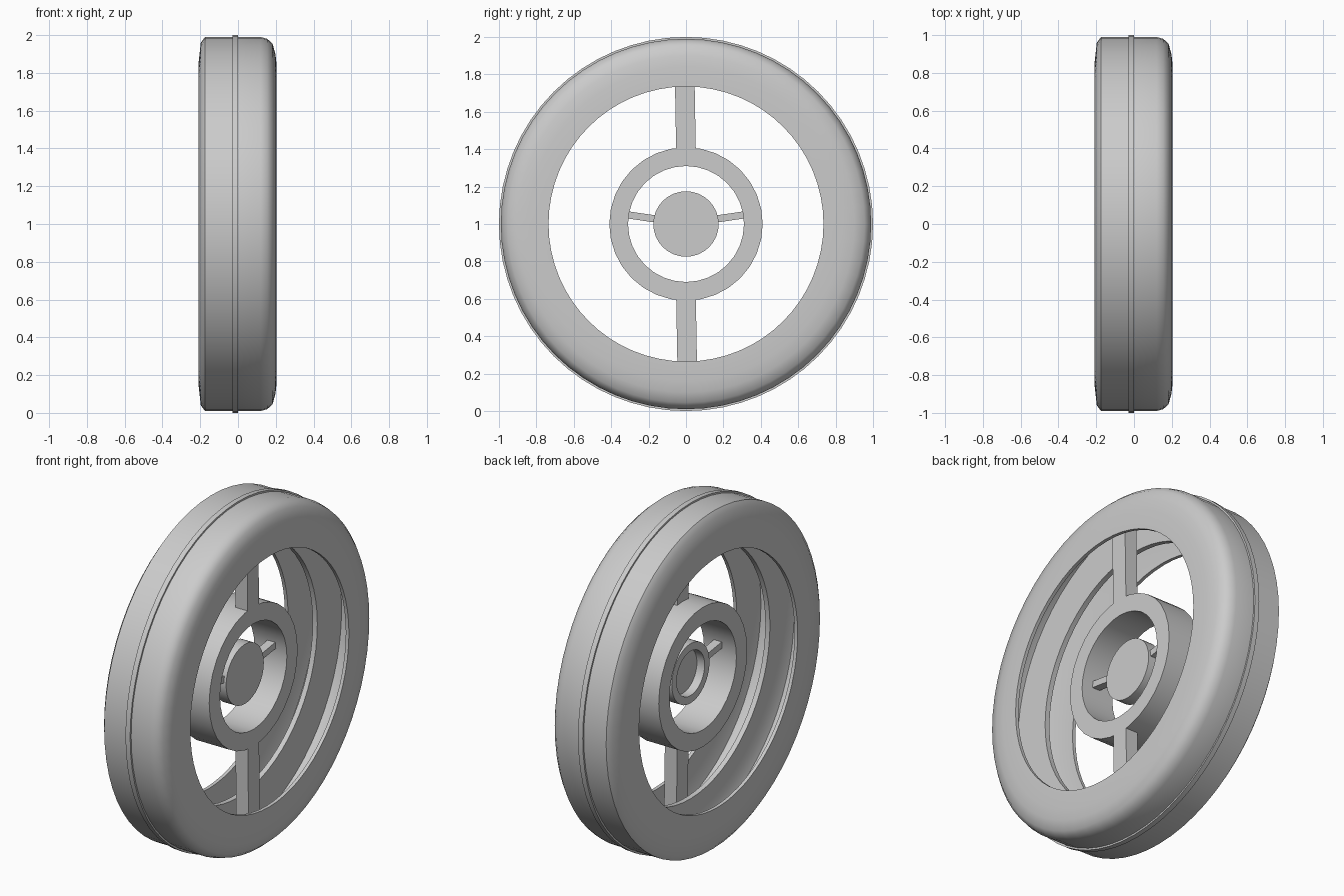
import bpy, bmesh, math
from mathutils import Matrix, Vector

cube = bpy.data.objects.get("Cube")
if cube:
    bpy.data.objects.remove(cube, do_unlink=True)

CENTRE = Vector((0, 0, 1))

grey = bpy.data.materials.new("plain grey")
grey.use_nodes = True
colour = (0.6, 0.6, 0.6, 1)
grey.diffuse_color = colour
grey.node_tree.nodes["Principled BSDF"].inputs["Base Color"].default_value = colour


def finish(name, bm, smooth_angle=None):
    bmesh.ops.recalc_face_normals(bm, faces=bm.faces)
    mesh = bpy.data.meshes.new(name)
    bm.to_mesh(mesh)
    bm.free()
    mesh.materials.append(grey)
    obj = bpy.data.objects.new(name, mesh)
    bpy.context.collection.objects.link(obj)
    if smooth_angle:
        bpy.ops.object.select_all(action='DESELECT')
        obj.select_set(True)
        bpy.context.view_layer.objects.active = obj
        bpy.ops.object.shade_smooth_by_angle(angle=math.radians(smooth_angle))
    return obj


def lathe(name, profile, segments, closed=True):
    """Spin (x, radius) points about the axle; open profiles may end on the axle."""
    bm = bmesh.new()
    verts = [bm.verts.new(CENTRE + Vector((x, 0, r))) for x, r in profile]
    edges = [bm.edges.new(pair) for pair in zip(verts, verts[1:])]
    if closed:
        edges.append(bm.edges.new((verts[-1], verts[0])))
    bmesh.ops.spin(bm, geom=verts + edges, cent=CENTRE, axis=(1, 0, 0),
                   angle=math.tau, steps=segments)
    bmesh.ops.remove_doubles(bm, verts=bm.verts, dist=0.0005)
    return finish(name, bm, 40)


def bar(name, x_range, start, end, width):
    """Square bar from start to end, both (y, z) offsets from the axle."""
    a, b = Vector((0, *start)), Vector((0, *end))
    d = b - a
    bm = bmesh.new()
    turn = Matrix.Rotation(math.atan2(d.z, d.y), 4, 'X')
    place = Matrix.Translation(CENTRE + (a + b) / 2 + Vector((sum(x_range) / 2, 0, 0)))
    size = Matrix.Diagonal((x_range[1] - x_range[0], d.length, width, 1))
    bmesh.ops.create_cube(bm, size=1, matrix=place @ turn @ size)
    return finish(name, bm)


# Hollow tyre shell with a raised centre rib and an inner dividing wall
tyre_outside = [(-0.21, 0.735), (-0.208, 0.86), (-0.197, 0.96), (-0.175, 0.99),
                (-0.03, 0.99), (-0.03, 1.0), (0, 1.0), (0, 0.99),
                (0.12, 0.99), (0.155, 0.98), (0.183, 0.955), (0.198, 0.9),
                (0.205, 0.84), (0.205, 0.735)]
tyre_inside = [(0.185, 0.735), (0.183, 0.85), (0.165, 0.93), (0.11, 0.96),
               (0, 0.96), (0, 0.735), (-0.03, 0.735), (-0.03, 0.87),
               (-0.05, 0.93), (-0.1, 0.96), (-0.17, 0.96), (-0.19, 0.86),
               (-0.19, 0.735)]
lathe("tyre", tyre_outside + tyre_inside, 64)

# Middle ring
lathe("middle_ring", [(-0.11, 0.31), (-0.11, 0.41), (0.1, 0.41), (0.1, 0.31)], 32)

# Hub: solid on one side, cupped on the other
lathe("hub", [(0.045, 0), (0.045, 0.175), (-0.03, 0.175), (-0.03, 0.13),
              (0.02, 0.13), (0.02, 0)], 32, closed=False)

# Upright spokes and slim hub arms
bar("upper_spoke", (0.02, 0.1), (0, 0.39), (-0.01, 0.955), 0.105)
bar("lower_spoke", (0.02, 0.1), (0, -0.39), (0.01, -0.955), 0.105)
for side, label in ((-1, "front"), (1, "rear")):
    bar(label + "_hub_arm", (-0.02, 0.03), (side * 0.15, 0.025), (side * 0.32, 0.05), 0.038)
